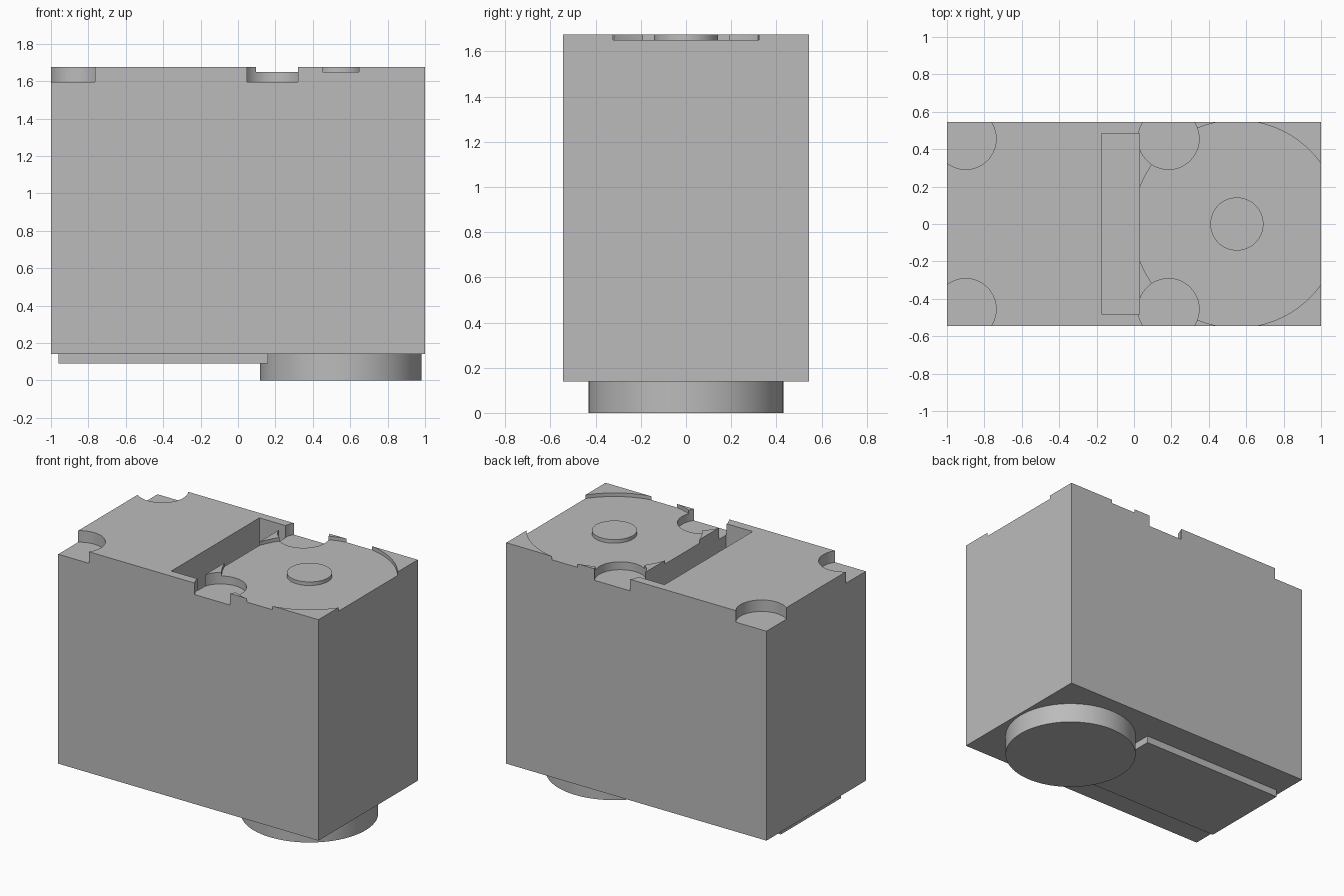
import bpy
import math

default = bpy.data.objects.get("Cube")
if default:
    bpy.data.objects.remove(default, do_unlink=True)

GREY = (0.5, 0.5, 0.5, 1.0)
grey = bpy.data.materials.new("plain grey")
grey.use_nodes = True
grey.diffuse_color = GREY
grey.node_tree.nodes["Principled BSDF"].inputs["Base Color"].default_value = GREY


def finish(obj, name):
    obj.name = name
    obj.data.materials.clear()
    obj.data.materials.append(grey)
    return obj


def box(name, x0, x1, y0, y1, z0, z1):
    bpy.ops.mesh.primitive_cube_add(
        size=1, location=((x0 + x1) / 2, (y0 + y1) / 2, (z0 + z1) / 2))
    obj = bpy.context.object
    obj.scale = (x1 - x0, y1 - y0, z1 - z0)
    bpy.ops.object.transform_apply(location=False, rotation=False, scale=True)
    return finish(obj, name)


def disc(name, x, y, radius, z0, z1):
    bpy.ops.mesh.primitive_cylinder_add(
        vertices=96, radius=radius, depth=z1 - z0, location=(x, y, (z0 + z1) / 2))
    return finish(bpy.context.object, name)


def smooth(obj):
    bpy.ops.object.select_all(action='DESELECT')
    obj.select_set(True)
    bpy.context.view_layer.objects.active = obj
    bpy.ops.object.shade_smooth_by_angle(angle=math.radians(30))


def cut(target, cutter):
    cutter.hide_render = True
    mod = target.modifiers.new("cut", 'BOOLEAN')
    mod.operation = 'DIFFERENCE'
    mod.solver = 'EXACT'
    mod.object = cutter
    bpy.ops.object.select_all(action='DESELECT')
    target.select_set(True)
    bpy.context.view_layer.objects.active = target
    bpy.ops.object.modifier_apply(modifier=mod.name)
    bpy.data.objects.remove(cutter, do_unlink=True)


BASE, TOP, ABOVE = 0.14, 1.675, 1.9
HALF_DEPTH = 0.545
DIAL_X = 0.55

# Main block
body = box("body", -1, 1, -HALF_DEPTH, HALF_DEPTH, BASE, TOP)

# Shallow round recess, deep slot and four screw recesses in the top
cut(body, disc("dial_cutter", DIAL_X, 0, 0.554, 1.65, ABOVE))
cut(body, box("slot_cutter", -0.175, 0.03, -0.482, 0.485, 1.37, ABOVE))
for x in (-0.9, 0.185):
    for side in (-1, 1):
        cut(body, disc("screw_cutter", x, side * 0.455, 0.163, 1.595, ABOVE))
smooth(body)

# Raised button in the middle of the round recess
smooth(disc("top_button", DIAL_X, 0, 0.142, 1.63, TOP))

# Round foot and flat plate underneath
smooth(disc("round_foot", DIAL_X, 0, 0.432, 0, BASE + 0.02))
box("bottom_plate", -0.96, 0.16, -0.33, 0.33, 0.09, BASE + 0.02)
